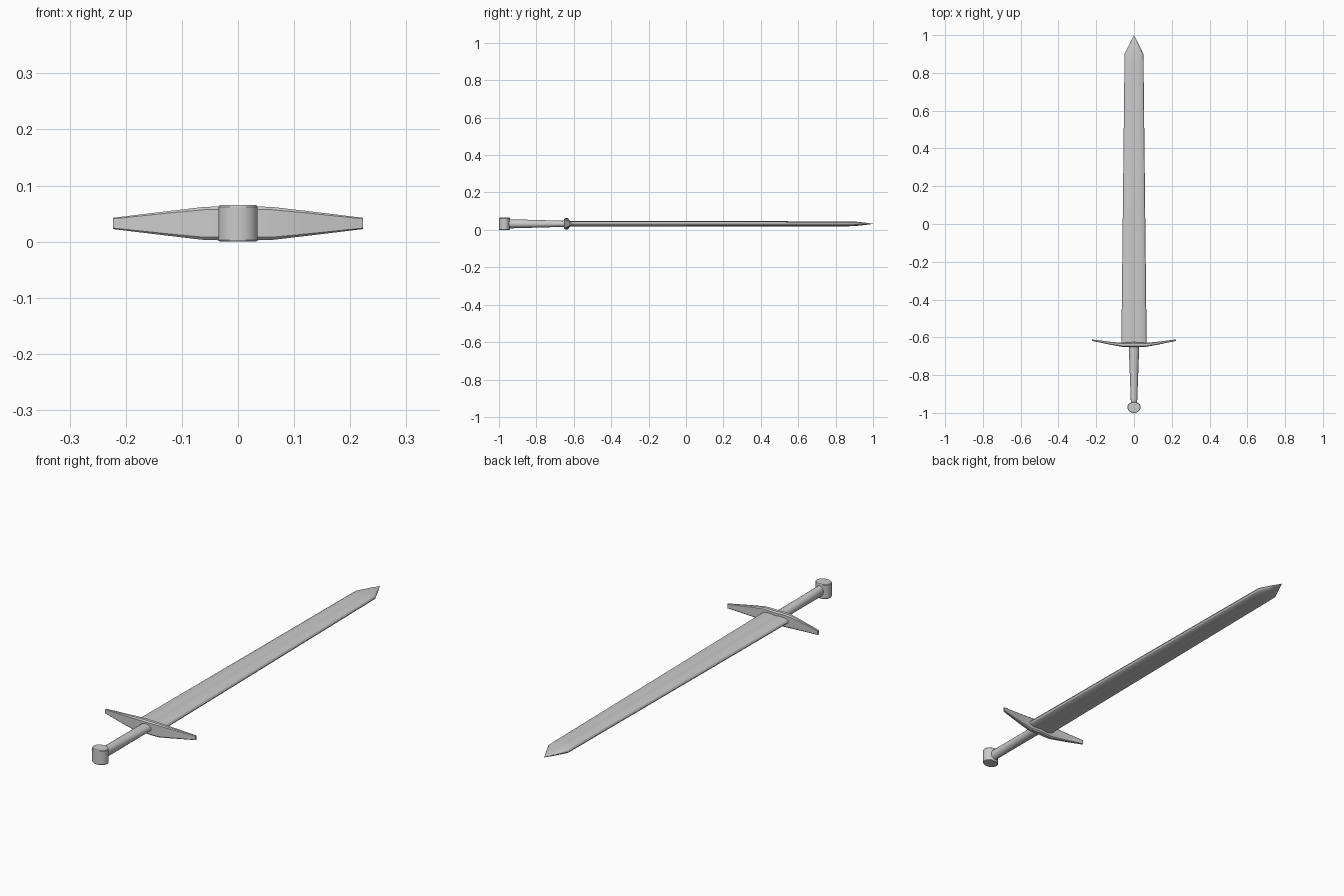
import bpy, bmesh
from math import cos, sin, pi, radians

if "Cube" in bpy.data.objects:
    bpy.data.objects.remove(bpy.data.objects["Cube"])

ZC = 0.0325  # mid height of the whole sword


def loft(name, rings, angle=30):
    """Skin a row of equal-sized closed rings and cap both ends."""
    bm = bmesh.new()
    rows = [[bm.verts.new(p) for p in r] for r in rings]
    n = len(rows[0])
    for a, b in zip(rows, rows[1:]):
        for i in range(n):
            j = (i + 1) % n
            bm.faces.new((a[i], a[j], b[j], b[i]))
    bm.faces.new(rows[0])
    bm.faces.new(rows[-1])
    bmesh.ops.remove_doubles(bm, verts=bm.verts, dist=1e-5)
    bmesh.ops.recalc_face_normals(bm, faces=bm.faces)
    me = bpy.data.meshes.new(name)
    bm.to_mesh(me)
    bm.free()
    ob = bpy.data.objects.new(name, me)
    bpy.context.collection.objects.link(ob)
    bpy.context.view_layer.objects.active = ob
    ob.select_set(True)
    bpy.ops.object.shade_smooth_by_angle(angle=radians(angle))
    ob.select_set(False)
    return ob


def ellipse(rx, ry, n=32):
    return [(rx * cos(2 * pi * i / n), ry * sin(2 * pi * i / n)) for i in range(n)]


# Blade: bevelled edges with a shallow groove along the middle
def blade_ring(y, w, t, groove):
    top = [(1, 0), (0.92, 0.5), (0.72, 0.88), (0.35, 1), (0.12, 1 - groove * 0.6), (0, 1 - groove)]
    half = top + [(-x, z) for x, z in top[-2::-1]]
    ring = half + [(x, -z) for x, z in half[-2:0:-1]]
    return [(x * w, y, ZC + z * t) for x, z in ring]


loft("blade", [blade_ring(-0.645, 0.067, 0.0145, 0.15),
               blade_ring(0.85, 0.0505, 0.0135, 0.15),
               blade_ring(0.90, 0.05, 0.0125, 0.0),
               blade_ring(0.96, 0.021, 0.006, 0.0),
               blade_ring(1.0, 0.0006, 0.0006, 0.0)])


# Crossguard: chamfered bar whose arms taper and sweep towards the tip
def guard_ring(x, y, d, h):
    c = min(d, h) * 0.45
    pts = [(d, h - c), (d - c, h), (c - d, h), (-d, h - c)]
    pts += [(-a, -b) for a, b in pts]
    return [(x, y + a, ZC + b) for a, b in pts]


arm = [(0.0, -0.638, 0.013, 0.030), (0.035, -0.640, 0.012, 0.030),
       (0.06, -0.640, 0.011, 0.0295), (0.12, -0.632, 0.008, 0.0225),
       (0.223, -0.615, 0.004, 0.010)]
stations = [(-x, y, d, h) for x, y, d, h in arm[:0:-1]] + arm
loft("crossguard", [guard_ring(*s) for s in stations])

# Grip: oval, narrow and deep at the pommel, wide and flat at the guard
loft("grip", [[(x, y, ZC + z) for x, z in ellipse(rx, rz)]
              for y, rx, rz in [(-0.965, 0.016, 0.025), (-0.64, 0.028, 0.016)]])

# Pommel: upright oval drum with softly rounded rims
loft("pommel", [[(x * s, -0.971 + y * s, z) for x, y in ellipse(0.035, 0.029, 40)]
                for s, z in [(0.93, 0.0), (1, 0.003), (1, 0.062), (0.93, 0.065)]])
